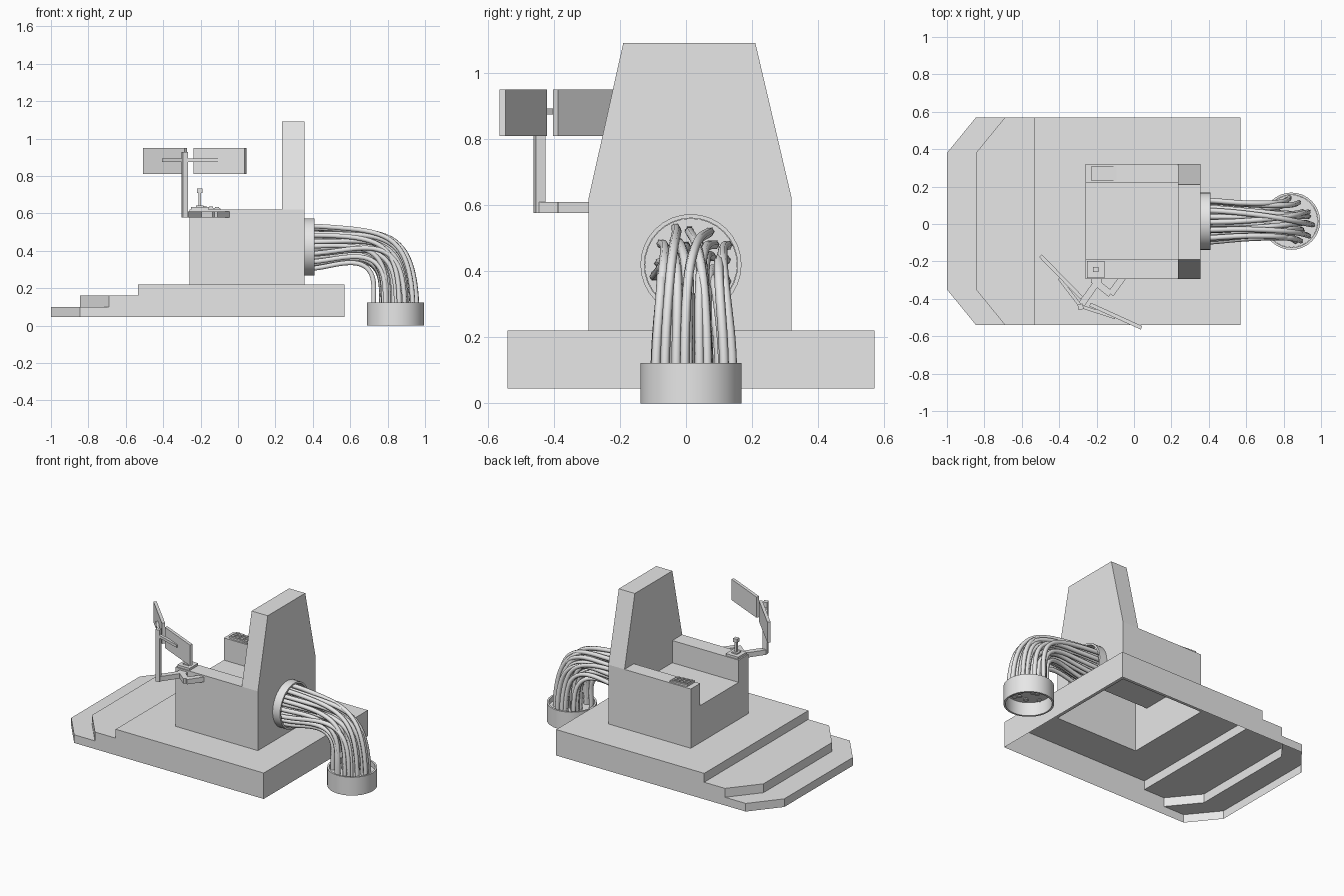
import bpy, bmesh, math, random
from mathutils import Vector, Matrix

random.seed(4)
cube = bpy.data.objects.get("Cube")
if cube:
    bpy.data.objects.remove(cube, do_unlink=True)

grey = bpy.data.materials.new("plain_grey")
grey.use_nodes = True
grey.diffuse_color = (0.8, 0.8, 0.8, 1)
grey.node_tree.nodes["Principled BSDF"].inputs["Base Color"].default_value = (0.8, 0.8, 0.8, 1)


def finish(name, bm):
    bmesh.ops.remove_doubles(bm, verts=bm.verts, dist=0.0005)
    bmesh.ops.recalc_face_normals(bm, faces=bm.faces)
    mesh = bpy.data.meshes.new(name)
    bm.to_mesh(mesh)
    bm.free()
    mesh.materials.append(grey)
    obj = bpy.data.objects.new(name, mesh)
    bpy.context.collection.objects.link(obj)
    return obj


def face(bm, points):
    bm.faces.new([bm.verts.new(p) for p in points])


def strips(bm, rows, closed=False):
    """Bridge successive rows of points with quads."""
    for a, b in zip(rows, rows[1:]):
        n = len(a)
        for i in range(n if closed else n - 1):
            j = (i + 1) % n
            quad = []
            for p in (a[i], a[j], b[j], b[i]):
                if p not in quad:
                    quad.append(p)
            if len(quad) > 2:
                face(bm, quad)


def box(name, centre, size, turn=0, tilt=0):
    bm = bmesh.new()
    m = (Matrix.Translation(centre) @ Matrix.Rotation(turn, 4, 'Z')
         @ Matrix.Rotation(tilt, 4, 'Y') @ Matrix.Diagonal((*size, 1)))
    bmesh.ops.create_cube(bm, size=1, matrix=m)
    return finish(name, bm)


def bar(name, a, b, z0, z1, width):
    """Upright slab running between two plan points."""
    a, b = Vector(a), Vector(b)
    d, mid = b - a, (a + b) / 2
    return box(name, (mid.x, mid.y, (z0 + z1) / 2),
               (d.length, width, z1 - z0), math.atan2(d.y, d.x))


def tube(name, matrix, radius, wall, length, cap):
    """Thin collar along local z with a recessed inner disc."""
    def ring(r, z):
        return [tuple(matrix @ Vector((r * math.cos(k * math.tau / 32),
                                       r * math.sin(k * math.tau / 32), z)))
                for k in range(32)]
    bm = bmesh.new()
    inner = radius - wall
    strips(bm, [ring(radius, 0), ring(radius, length), ring(inner, length),
                ring(inner, 0), ring(radius, 0)], closed=True)
    face(bm, ring(inner - 0.001, cap))
    obj = finish(name, bm)
    smooth(obj)
    return obj


def smooth(obj):
    bpy.ops.object.select_all(action='DESELECT')
    obj.select_set(True)
    bpy.context.view_layer.objects.active = obj
    bpy.ops.object.shade_smooth_by_angle(angle=math.radians(40))


# Stepped platform, an open-bottomed shell
Y0, Y1, BACK, FLOOR, DECK = -0.54, 0.57, 0.57, 0.045, 0.22
X0, X1, BX = -0.26, 0.355, 0.235          # chair front, rear, backrest front
CY0, CY1 = -0.295, 0.32                    # chair sides


def tread(tip, corner, z):
    return [(corner, Y1, z), (tip, 0.38, z), (tip, -0.35, z), (corner, Y0, z)]


rows = [tread(-1, -0.845, FLOOR), tread(-1, -0.845, 0.1),
        tread(-0.845, -0.69, 0.1), tread(-0.845, -0.69, 0.16),
        tread(-0.535, -0.535, 0.16), tread(-0.535, -0.535, DECK)]
bm = bmesh.new()
strips(bm, rows)
for end, y in ((0, Y1), (-1, Y0)):
    face(bm, [r[end] for r in rows] + [(BACK, y, DECK), (BACK, y, FLOOR)])
face(bm, [(BACK, Y0, FLOOR), (BACK, Y1, FLOOR), (BACK, Y1, DECK), (BACK, Y0, DECK)])
outer = [(BACK, Y0, DECK), (BACK, Y1, DECK), (-0.535, Y1, DECK), (-0.535, Y0, DECK)]
hole = [(X1, CY0, DECK), (X1, CY1, DECK), (X0, CY1, DECK), (X0, CY0, DECK)]
strips(bm, [outer, hole], closed=True)
finish("stepped_platform", bm)

# Chair shell: arms and seat as one section, then the tapered backrest
ARM, SEAT, TOP = 0.62, 0.47, 1.09
IN0, IN1 = -0.19, 0.22
seat = [(CY0, DECK), (CY0, ARM), (IN0, ARM), (IN0, SEAT),
        (IN1, SEAT), (IN1, ARM), (CY1, ARM), (CY1, DECK)]
rest = [(CY0, DECK), (CY0, ARM), (-0.19, TOP), (0.21, TOP), (CY1, ARM), (CY1, DECK)]


def at(x, section):
    return [(x, y, z) for y, z in section]


bm = bmesh.new()
strips(bm, [at(X0, seat), at(BX, seat)])
strips(bm, [at(BX, rest), at(X1, rest)])
face(bm, at(X0, seat))
face(bm, at(X1, rest))
face(bm, at(BX, seat[1:-1] + [rest[3], rest[2]]))
finish("chair", bm)

# Keypad on the left arm
box("keypad_base", (-0.16, 0.27, 0.625), (0.135, 0.08, 0.012), tilt=0.06)
for i in range(4):
    for j in range(3):
        box("keypad_button", (-0.208 + i * 0.032, 0.246 + j * 0.024, 0.635 - i * 0.002),
            (0.022, 0.016, 0.01), tilt=0.06)

# Control stick on the right arm
box("stick_base", (-0.205, -0.243, 0.627), (0.092, 0.092, 0.016))
box("stick_collar", (-0.205, -0.243, 0.638), (0.04, 0.04, 0.01))
box("stick_shaft", (-0.205, -0.243, 0.675), (0.014, 0.014, 0.075))
box("stick_head", (-0.205, -0.243, 0.722), (0.028, 0.028, 0.024))

# Folding bracket and upright post
joints = [(-0.06, -0.285), (-0.125, -0.375), (-0.2, -0.315), (-0.285, -0.435)]
for a, b in zip(joints, joints[1:]):
    bar("bracket_link", a, b, 0.577, 0.61, 0.036)
box("bracket_plate", (-0.2, -0.3, 0.594), (0.06, 0.03, 0.03))
box("screen_post", (-0.285, -0.443, 0.752), (0.028, 0.03, 0.35), turn=0.25)

# Two screens with their support rods
PIVOT = (-0.285, -0.44)
for side, a, b, hold in (("right", (-0.5, -0.17), (-0.28, -0.395), (-0.4, -0.29)),
                         ("left", (-0.235, -0.43), (0.04, -0.555), (-0.1, -0.5))):
    bar(side + "_screen", a, b, 0.81, 0.95, 0.02)
    bar(side + "_screen_rod", PIVOT, hold, 0.874, 0.892, 0.018)

# Collars at both ends of the cable bundle
CY = 0.015
tube("chair_collar", Matrix.Translation((X1, CY, 0.42)) @ Matrix.Rotation(math.pi / 2, 4, 'Y'),
     0.153, 0.012, 0.055, 0.01)
tube("floor_collar", Matrix.Translation((0.842, CY, 0)), 0.153, 0.012, 0.123, 0.09)

# Twisted cables bending from the chair to the floor
curve = bpy.data.curves.new("cables", 'CURVE')
curve.dimensions = '3D'
curve.bevel_depth = 0.0145
curve.bevel_resolution = 1
curve.resolution_u = 5
curve.use_fill_caps = True
COUNT = 30
for i in range(COUNT):
    r = math.sqrt((i + 0.5) / COUNT) * 0.127
    ang = i * 2.39996
    end = ang + random.uniform(-0.9, 0.9)
    ya, za = r * math.cos(ang), r * math.sin(ang)
    yb, xb = r * math.cos(end), r * math.sin(end)
    s, t = za / 0.254 + 0.5, xb / 0.254 + 0.5
    m = (s + t) / 2
    path = [(0.362, ya, 0.42 + za), (0.42, ya, 0.42 + za),
            (0.53 + 0.03 * s, 0.85 * ya, 0.325 + 0.21 * s),
            (0.66 + 0.15 * m, 0.4 * (ya + yb), 0.335 + 0.18 * m),
            (0.725 + 0.22 * t, 0.85 * yb, 0.26 + 0.12 * t),
            (0.842 + xb, yb, 0.17), (0.842 + xb, yb, 0.085)]
    spline = curve.splines.new('NURBS')
    spline.points.add(len(path) - 1)
    for point, (x, y, z) in zip(spline.points, path):
        point.co = (x, CY + y, z, 1)
    spline.order_u = 4
    spline.use_endpoint_u = True
    spline.use_smooth = True
curve.materials.append(grey)
cables = bpy.data.objects.new("cables", curve)
bpy.context.collection.objects.link(cables)
